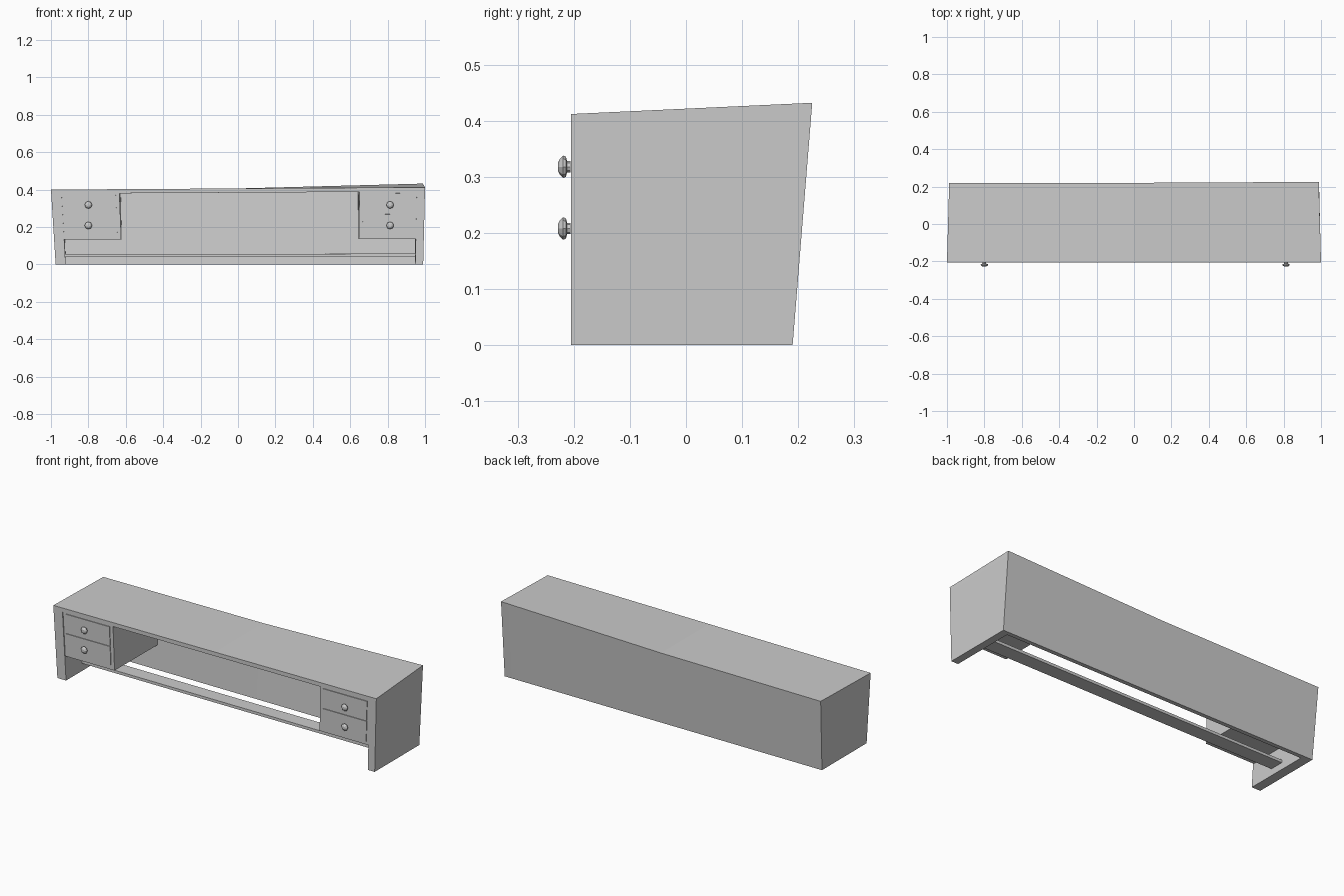
import bpy, bmesh, math
from mathutils import Vector, Matrix

if "Cube" in bpy.data.objects:
    bpy.data.objects.remove(bpy.data.objects["Cube"])

FRONT, BACK, HEIGHT = -0.205, 0.22, 0.40


def warp(p):
    """Slightly crooked hand-built shape: tapered sides, leaning back, rising right end."""
    t = p.z / HEIGHT
    f = (p.y - FRONT) / (BACK - FRONT)
    base = 0.975 if p.x < 0 else 0.99
    x = p.x * (base + (1 - base) * t)
    y = p.y - 0.03 * (1 - t) * f + 0.005 * t * f * max(p.x, 0)
    z = p.z + t * (0.006 * (p.x + 1) + 0.02 * max(p.x, 0) * f)
    return Vector((x - 0.012 * f * p.x * t, y, z))


def finish(bm, name):
    me = bpy.data.meshes.new(name)
    bm.to_mesh(me)
    bm.free()
    ob = bpy.data.objects.new(name, me)
    bpy.context.collection.objects.link(ob)
    return ob


def box(name, x, y, z):
    """Box from ranges, split at the middle if it crosses x = 0, then warped."""
    bm = bmesh.new()
    bmesh.ops.create_cube(bm, size=1)
    for v in bm.verts:
        v.co = Vector([(r[0] + r[1]) / 2 + c * (r[1] - r[0])
                       for r, c in zip((x, y, z), v.co)])
    if x[0] < 0 < x[1]:
        bmesh.ops.bisect_plane(bm, geom=bm.verts[:] + bm.edges[:] + bm.faces[:],
                               plane_co=(0, 0, 0), plane_no=(1, 0, 0))
    for v in bm.verts:
        v.co = warp(v.co)
    return finish(bm, name)


def knob(name, x, z):
    """Faceted turned knob pointing to -y."""
    profile = [(0.0, 0.010), (0.006, 0.010), (0.008, 0.018), (0.013, 0.020),
               (0.019, 0.014), (0.022, 0.008)]
    bm = bmesh.new()
    n = 8
    rings = [[bm.verts.new((x + r * math.cos(2 * math.pi * i / n), -0.206 - d,
                            z + r * math.sin(2 * math.pi * i / n)))
              for i in range(n)] for d, r in profile]
    for a, b in zip(rings, rings[1:]):
        for i in range(n):
            j = (i + 1) % n
            bm.faces.new((a[i], a[j], b[j], b[i]))
    bm.faces.new(rings[0])
    bm.faces.new(rings[-1])
    bmesh.ops.recalc_face_normals(bm, faces=bm.faces)
    return finish(bm, name)


# Outer carcass
box("top_panel", (-1, 1), (FRONT, BACK), (0.378, HEIGHT))
box("left_side", (-1, -0.945), (FRONT, BACK), (0, 0.378))
box("right_side", (0.957, 1), (FRONT, BACK), (0, 0.378))
box("back_panel", (-0.945, 0.957), (BACK - 0.025, BACK), (0, 0.378))

# Low foot rail
box("foot_rail", (-0.95, 0.96), (-0.05, 0.035), (0.04, 0.055))

# Drawer units at both ends with fronts and knobs
for side, outer, inner, kx in (("left", -0.945, -0.635, -0.80),
                               ("right", 0.957, 0.65, 0.813)):
    s = 1 if outer > 0 else -1
    box(side + "_drawer_case", sorted((outer, inner)), (-0.2, BACK - 0.025), (0.133, 0.378))
    for level, z0, z1, kz in (("lower", 0.15, 0.261, 0.208), ("upper", 0.266, 0.37, 0.318)):
        box(f"{side}_{level}_drawer_front", sorted((outer - s * 0.015, inner + s * 0.02)),
            (-0.204, -0.2), (z0, z1))
        knob(f"{side}_{level}_knob", kx, kz)
